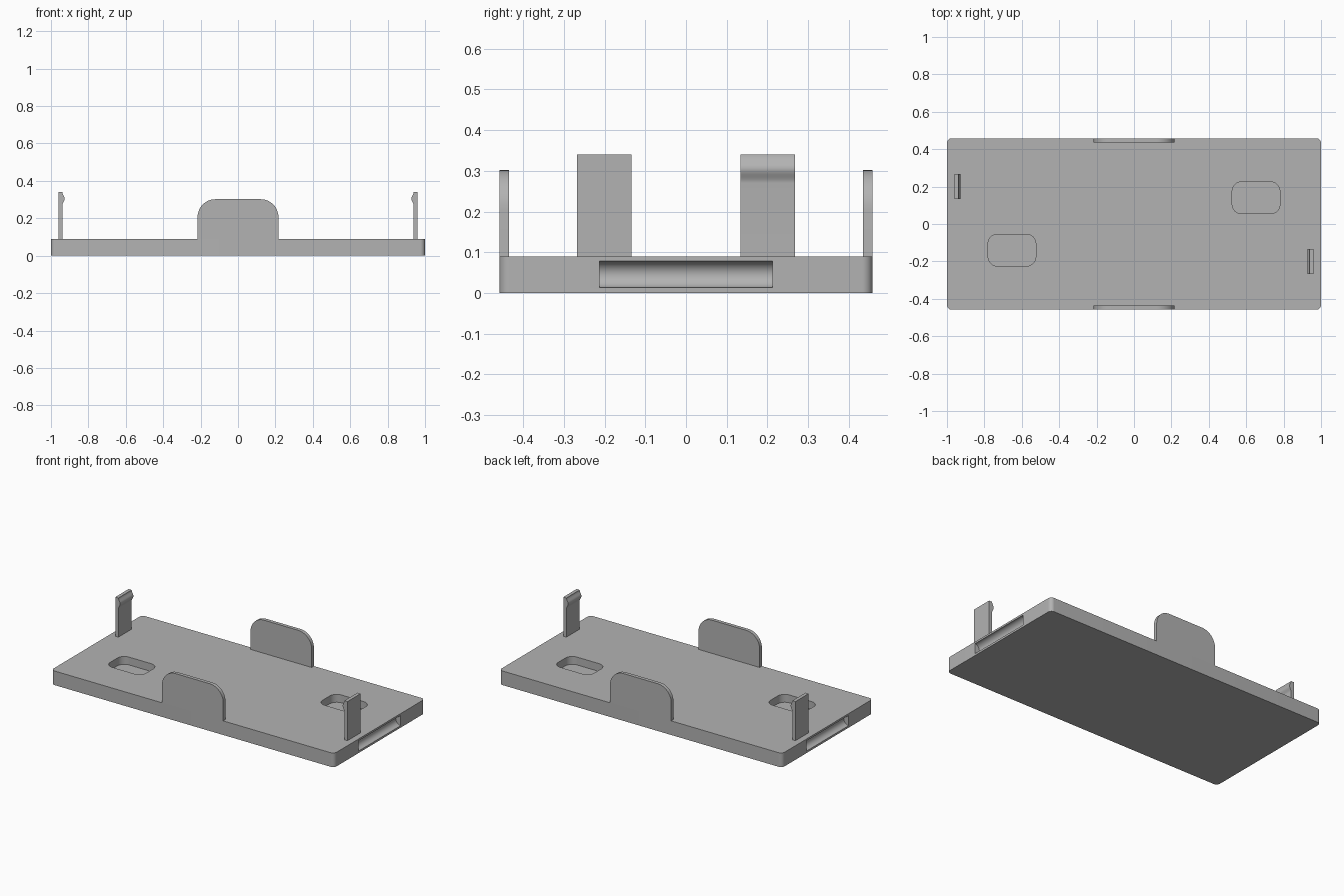
import bpy, bmesh, math
from mathutils import Vector

cube = bpy.data.objects.get("Cube")
if cube:
    bpy.data.objects.remove(cube, do_unlink=True)

grey = bpy.data.materials.new("plain grey")
grey.use_nodes = True
colour = (0.45, 0.45, 0.45, 1)
grey.diffuse_color = colour
grey.node_tree.nodes["Principled BSDF"].inputs["Base Color"].default_value = colour

LENGTH, DEPTH, THICK = 1.0, 0.458, 0.09   # half length, half depth, base height


def arc(cx, cy, r, start, end, steps=12):
    """Points on an arc, angles in degrees."""
    angles = [math.radians(start + (end - start) * i / steps) for i in range(steps + 1)]
    return [(cx + r * math.cos(a), cy + r * math.sin(a)) for a in angles]


def rounded_rect(x0, x1, y0, y1, r):
    return (arc(x1 - r, y0 + r, r, -90, 0) + arc(x1 - r, y1 - r, r, 0, 90)
            + arc(x0 + r, y1 - r, r, 90, 180) + arc(x0 + r, y0 + r, r, 180, 270))


def prism(name, outline, lo, hi, axis="z", turn=False):
    """Extrude an outline along an axis; turn spins it half way about z."""
    def place(a, b, h):
        x, y, z = {"z": (a, b, h), "y": (a, h, b)}[axis]
        return Vector((-x, -y, z)) if turn else Vector((x, y, z))

    bm = bmesh.new()
    low = [bm.verts.new(place(a, b, lo)) for a, b in outline]
    high = [bm.verts.new(place(a, b, hi)) for a, b in outline]
    bm.faces.new(low)
    bm.faces.new(high)
    for i in range(len(low)):
        j = (i + 1) % len(low)
        bm.faces.new((low[i], low[j], high[j], high[i]))
    bmesh.ops.recalc_face_normals(bm, faces=bm.faces)
    mesh = bpy.data.meshes.new(name)
    bm.to_mesh(mesh)
    bm.free()
    mesh.materials.append(grey)
    obj = bpy.data.objects.new(name, mesh)
    bpy.context.collection.objects.link(obj)
    return obj


def activate(obj):
    bpy.ops.object.select_all(action="DESELECT")
    obj.select_set(True)
    bpy.context.view_layer.objects.active = obj


def cut(target, cutter):
    cutter.hide_render = True
    mod = target.modifiers.new("cut", "BOOLEAN")
    mod.operation, mod.solver, mod.object = "DIFFERENCE", "EXACT", cutter
    activate(target)
    bpy.ops.object.modifier_apply(modifier=mod.name)
    bpy.data.objects.remove(cutter, do_unlink=True)


# Base plate with rounded corners
base = prism("base_plate", rounded_rect(-LENGTH, LENGTH, -DEPTH, DEPTH, 0.025), 0, THICK)
parts = [base]

# Side wall outline: straight sides, rounded top corners
wall = ([(-0.216, THICK), (0.216, THICK)] + arc(0.121, 0.207, 0.095, 0, 90)
        + arc(-0.121, 0.207, 0.095, 90, 180))

# Clip outline: thin upright with a soft inward bump at the tip
clip = [(0.961, 0.34), (0.961, THICK), (0.939, THICK)]
for i in range(17):
    t = i / 16
    bump = 0.006 * (1 - math.cos(2 * math.pi * t))
    clip.append((0.939 - bump, 0.27 + 0.07 * t))

for turn, end, side in ((False, "left", "front"), (True, "right", "back")):
    # Finger pocket in the top
    cut(base, prism("pocket_cutter", rounded_rect(0.525, 0.78, 0.055, 0.225, 0.05),
                    0.04, 0.15, turn=turn))
    # Half round groove in the end
    cut(base, prism("groove_cutter", arc(LENGTH, 0.0455, 0.0325, 90, 270, 24)
                    + [(1.05, 0.013), (1.05, 0.078)], -0.213, 0.213, "y", turn))
    parts.append(prism(side + "_wall", wall, -DEPTH, -0.435, "y", turn))
    parts.append(prism(end + "_clip", clip, -0.268, -0.134, "y", turn))

for part in parts:
    activate(part)
    bpy.ops.object.shade_smooth_by_angle(angle=math.radians(35))
